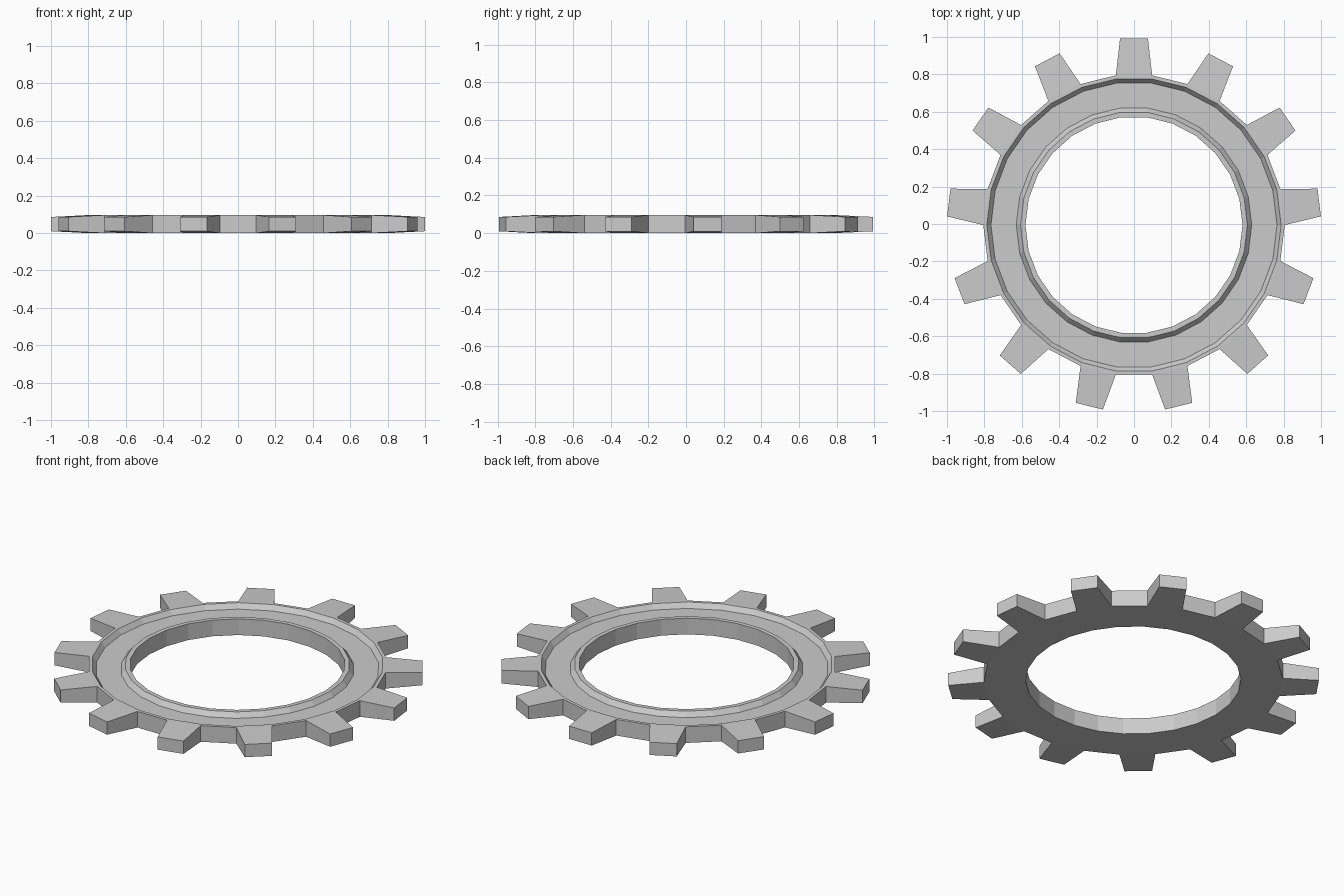
import bpy, bmesh
from math import sin, cos, pi

if "Cube" in bpy.data.objects:
    bpy.data.objects.remove(bpy.data.objects["Cube"])

TEETH = 13
N = TEETH * 2
H = 0.096
TIP_INSET = 0.01          # teeth get thinner toward the tip
Y_SHIFT = -0.0055         # odd tooth count: centre the bounding box
K = 1 / cos(pi / N)       # flat distance -> corner radius

bm = bmesh.new()

# Ring cross-section (flat distance, z): bore, inner lip, recessed channel, outer rim
profile = [(0.576, 0), (0.576, H), (0.602, H), (0.625, H - 0.028),
           (0.759, H - 0.028), (0.781, H), (0.80, H), (0.80, 0)]
OUT_TOP, OUT_BOT = 6, 7


def corner(i):
    return pi / 2 + (2 * i - 1) * pi / N


rings = [[bm.verts.new((r * K * cos(corner(i)), r * K * sin(corner(i)) + Y_SHIFT, z))
          for r, z in profile] for i in range(N)]

for i in range(N):
    a, b = rings[i], rings[(i + 1) % N]
    for j in range(len(profile)):
        k = (j + 1) % len(profile)
        if j == OUT_TOP and i % 2 == 0:
            # Tooth on every second side of the ring
            t = pi / 2 + i * 2 * pi / N

            def tip(side, z):
                x, y = 0.9975, side * 0.0745
                return bm.verts.new((x * cos(t) - y * sin(t),
                                     x * sin(t) + y * cos(t) + Y_SHIFT, z))
            base = [a[OUT_TOP], b[OUT_TOP], b[OUT_BOT], a[OUT_BOT]]
            end = [tip(-1, H - TIP_INSET), tip(1, H - TIP_INSET),
                   tip(1, TIP_INSET), tip(-1, TIP_INSET)]
            for m in range(4):
                n = (m + 1) % 4
                bm.faces.new((base[m], base[n], end[n], end[m]))
            bm.faces.new(end)
        else:
            bm.faces.new((a[j], b[j], b[k], a[k]))

bmesh.ops.recalc_face_normals(bm, faces=bm.faces[:])
mesh = bpy.data.meshes.new("gear_ring")
bm.to_mesh(mesh)
bm.free()
bpy.context.collection.objects.link(bpy.data.objects.new("gear_ring", mesh))
